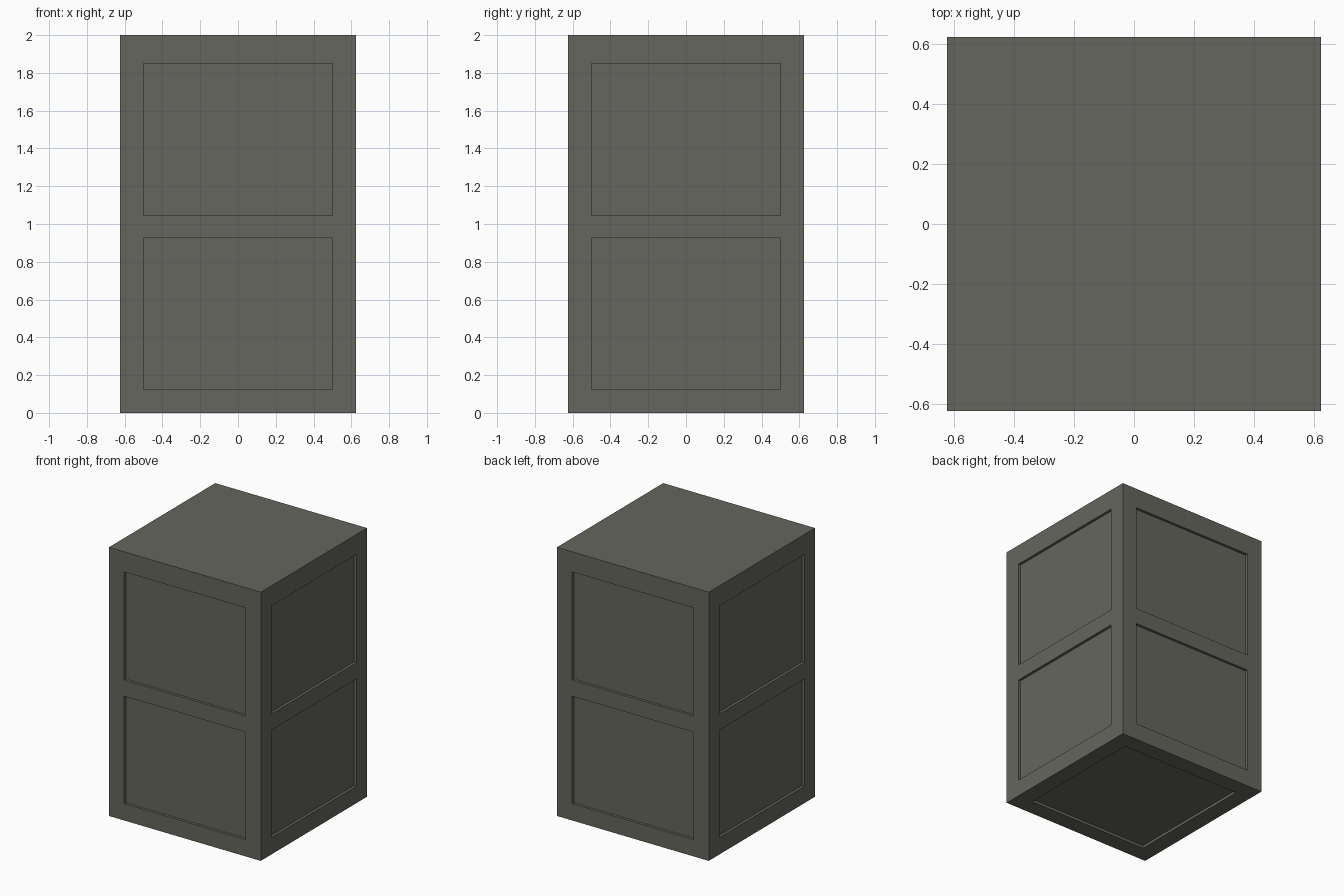
import bpy, bmesh
from mathutils import Vector

if "Cube" in bpy.data.objects:
    bpy.data.objects.remove(bpy.data.objects["Cube"])

HALF, HEIGHT = 0.625, 2.0      # body half width and height
PANEL = 0.5                    # panel half width
DEPTH = 0.02                   # panel recess
ROWS = [(0.125, 0.925), (1.045, 1.85)]

# one flat warm grey
grey = bpy.data.materials.new("warm_grey")
grey.diffuse_color = (0.133, 0.133, 0.113, 1.0)
grey.use_nodes = True
grey.node_tree.nodes["Principled BSDF"].inputs["Base Color"].default_value = grey.diffuse_color

# solid block standing on the ground
bm = bmesh.new()
bmesh.ops.create_cube(bm, size=1.0)
for v in bm.verts:
    v.co = Vector((v.co.x * 2 * HALF, v.co.y * 2 * HALF, (v.co.z + 0.5) * HEIGHT))


def cut(point, normal):
    bmesh.ops.bisect_plane(bm, geom=bm.verts[:] + bm.edges[:] + bm.faces[:],
                           plane_co=point, plane_no=normal)


# panel outlines
for s in (-PANEL, PANEL):
    cut((s, 0, 0), (1, 0, 0))
    cut((0, s, 0), (0, 1, 0))
for row in ROWS:
    for z in row:
        cut((0, 0, z), (0, 0, 1))

bm.normal_update()


def is_panel(face):
    c, n = face.calc_center_median(), face.normal
    if abs(n.z) > 0.5:                       # only the underside is recessed
        return n.z < 0 and abs(c.x) < PANEL and abs(c.y) < PANEL
    across = c.y if abs(n.x) > 0.5 else c.x
    return abs(across) < PANEL and any(a < c.z < b for a, b in ROWS)


# sunken panels on the four sides and the underside
bmesh.ops.inset_individual(bm, faces=[f for f in bm.faces if is_panel(f)],
                           thickness=0.0, depth=-DEPTH)
bmesh.ops.recalc_face_normals(bm, faces=bm.faces[:])

mesh = bpy.data.meshes.new("panelled_block")
bm.to_mesh(mesh)
bm.free()
mesh.materials.append(grey)
bpy.context.collection.objects.link(bpy.data.objects.new("panelled_block", mesh))
